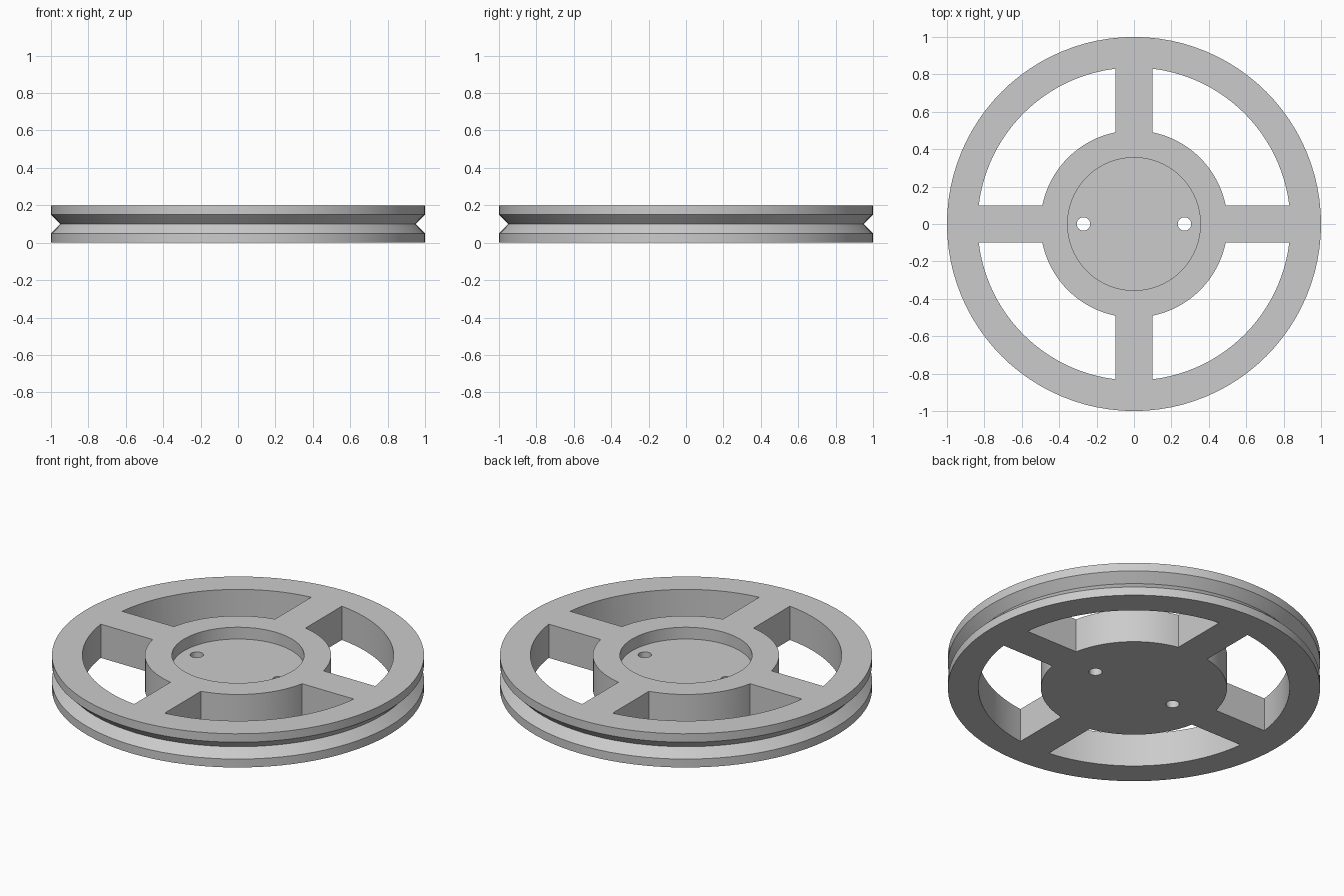
import bpy, bmesh
from math import sin, cos, pi, asin

SEGMENTS = 96
HEIGHT = 0.2
RIM_INNER, HUB_RADIUS, RECESS_RADIUS = 0.836, 0.5, 0.355
RECESS_FLOOR = 0.13
SPOKE_HALF = 0.1
HOLE_X, HOLE_RADIUS = 0.27, 0.036

if "Cube" in bpy.data.objects:
    bpy.data.objects.remove(bpy.data.objects["Cube"])

grey = bpy.data.materials.new("light grey")
grey.use_nodes = True
grey.diffuse_color = (0.6, 0.6, 0.6, 1)
grey.node_tree.nodes["Principled BSDF"].inputs["Base Color"].default_value = (0.6, 0.6, 0.6, 1)


def loft(name, rings):
    """Join equal-length rings of points into a closed solid."""
    bm = bmesh.new()
    loops = [[bm.verts.new(p) for p in ring] for ring in rings]
    for low, high in zip(loops, loops[1:]):
        for i in range(len(low)):
            j = (i + 1) % len(low)
            bm.faces.new((low[i], low[j], high[j], high[i]))
    bm.faces.new(loops[0])
    bm.faces.new(loops[-1])
    bmesh.ops.recalc_face_normals(bm, faces=bm.faces)
    mesh = bpy.data.meshes.new(name)
    bm.to_mesh(mesh)
    bm.free()
    mesh.materials.append(grey)
    obj = bpy.data.objects.new(name, mesh)
    bpy.context.collection.objects.link(obj)
    return obj


def circle(radius, z, x=0, count=SEGMENTS):
    return [(x + radius * cos(2 * pi * i / count), radius * sin(2 * pi * i / count), z)
            for i in range(count)]


def prism(name, outline):
    return loft(name, [[(x, y, z) for x, y in outline] for z in (-0.1, HEIGHT + 0.1)])


def arc(radius, turn, steps=24):
    """Arc between two neighbouring spokes, trimmed to their parallel sides."""
    start = asin(SPOKE_HALF / radius)
    angles = [turn + start + (pi / 2 - 2 * start) * i / steps for i in range(steps + 1)]
    return [(radius * cos(a), radius * sin(a)) for a in angles]


# Wheel body: turned profile with a V groove outside and a recess on top
profile = [(1, 0), (1, 0.05), (0.95, 0.1), (1, 0.15), (1, HEIGHT),
           (RECESS_RADIUS, HEIGHT), (RECESS_RADIUS, RECESS_FLOOR)]
wheel = loft("pulley_wheel", [circle(r, z) for r, z in profile])

# Windows between the four spokes
cutters = [prism("window_cutter", arc(RIM_INNER, k * pi / 2) + arc(HUB_RADIUS, k * pi / 2)[::-1])
           for k in range(4)]

# Two pin holes through the hub
for side in (-1, 1):
    cutters.append(loft("hole_cutter", [circle(HOLE_RADIUS, z, side * HOLE_X, 32)
                                        for z in (-0.1, HEIGHT + 0.1)]))

bpy.ops.object.select_all(action="DESELECT")
bpy.context.view_layer.objects.active = wheel
wheel.select_set(True)
for cutter in cutters:
    cutter.hide_render = True
    cut = wheel.modifiers.new("cut", "BOOLEAN")
    cut.operation, cut.solver, cut.object = "DIFFERENCE", "EXACT", cutter
    bpy.ops.object.modifier_apply(modifier=cut.name)
    bpy.data.objects.remove(cutter)

bpy.ops.object.shade_smooth_by_angle(angle=pi / 6)
